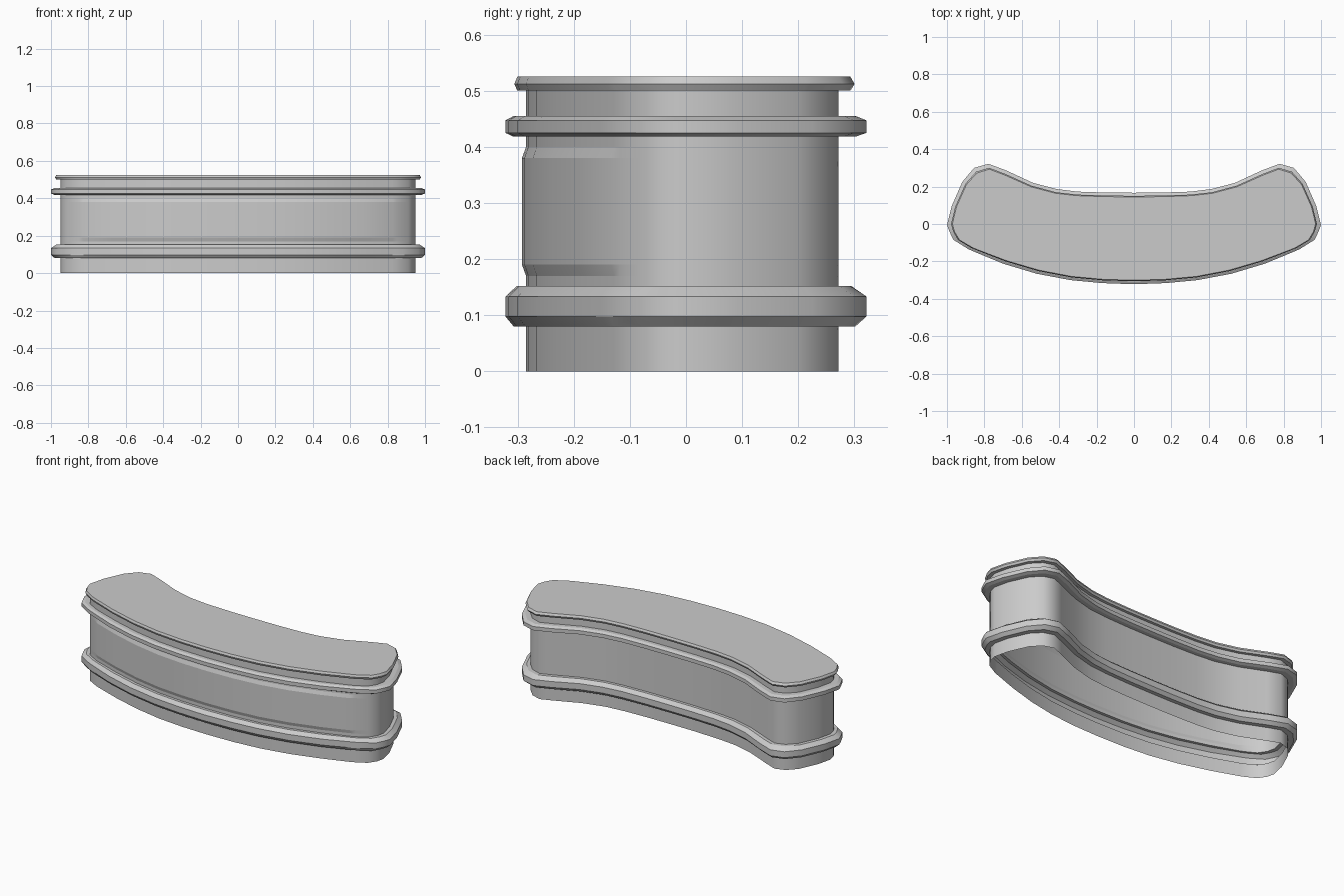
import bpy, bmesh

if "Cube" in bpy.data.objects:
    bpy.data.objects.remove(bpy.data.objects["Cube"])

# Half outlines of the kidney shape, centre front to centre back:
# each row is wall x, wall y, outer band x, outer band y
HALF = [
    (0, -.285, 0, -.322), (.165, -.281, .17, -.316), (.33, -.266, .34, -.300),
    (.50, -.233, .52, -.266), (.67, -.184, .70, -.212), (.825, -.129, .85, -.150),
    (.85, -.118, .885, -.135), (.91, -.085, .965, -.085), (.94, -.04, .987, -.04),
    (.95, .005, 1.0, -.005), (.93, .09, .975, .095), (.88, .20, .918, .225),
    (.83, .252, .855, .30), (.77, .272, .778, .322), (.70, .245, .68, .285),
    (.555, .183, .54, .22), (.425, .148, .415, .187), (.31, .136, .30, .173),
    (.15, .130, .15, .168), (0, .129, 0, .167)]
PANEL_INNER = 5  # last outline point on the raised part of the front panel

# Wall profile: (height, bulge towards the band outline, panel bulge)
PROFILE = [
    (0, 0, 0), (.08, 0, 0),
    (.08, .6, 0), (.098, 1, 0), (.133, 1, 0), (.152, .45, 0),   # lower band
    (.152, 0, 0), (.17, 0, 0), (.19, 0, .2), (.38, 0, .2), (.40, 0, 0),  # panel
    (.418, 0, 0),
    (.418, .6, 0), (.425, 1, 0), (.447, 1, 0), (.455, .6, 0),   # upper band
    (.455, 0, 0), (.50, 0, 0),
    (.50, .42, 0), (.512, .57, 0), (.525, .42, 0)]              # top lip


def outline():
    """Full loop as (mirror sign, half index)."""
    n = len(HALF)
    return [(1, i) for i in range(n)] + [(-1, i) for i in range(n - 2, 0, -1)]


def build_shell(name):
    bm = bmesh.new()
    loop = outline()
    rings = []
    for z, bulge, panel in PROFILE:
        ring = []
        for sign, i in loop:
            bx, by, ox, oy = HALF[i]
            t = bulge + (panel if i <= PANEL_INNER else 0)
            ring.append(bm.verts.new((sign * (bx + (ox - bx) * t),
                                      by + (oy - by) * t, z)))
        rings.append(ring)
    n = len(loop)
    for low, high in zip(rings, rings[1:]):
        for k in range(n):
            j = (k + 1) % n
            face = bm.faces.new((low[k], low[j], high[j], high[k]))
            face.smooth = True
    bm.faces.new(rings[-1])  # flat lid; the bottom stays open

    # Crisp horizontal edges, smooth around the wall
    for edge in bm.edges:
        a, b = edge.verts
        edge.smooth = abs(a.co.z - b.co.z) > 1e-5
    mesh = bpy.data.meshes.new(name)
    bm.to_mesh(mesh)
    bm.free()
    obj = bpy.data.objects.new(name, mesh)
    bpy.context.collection.objects.link(obj)
    return obj


build_shell("curved_counter_shell")
